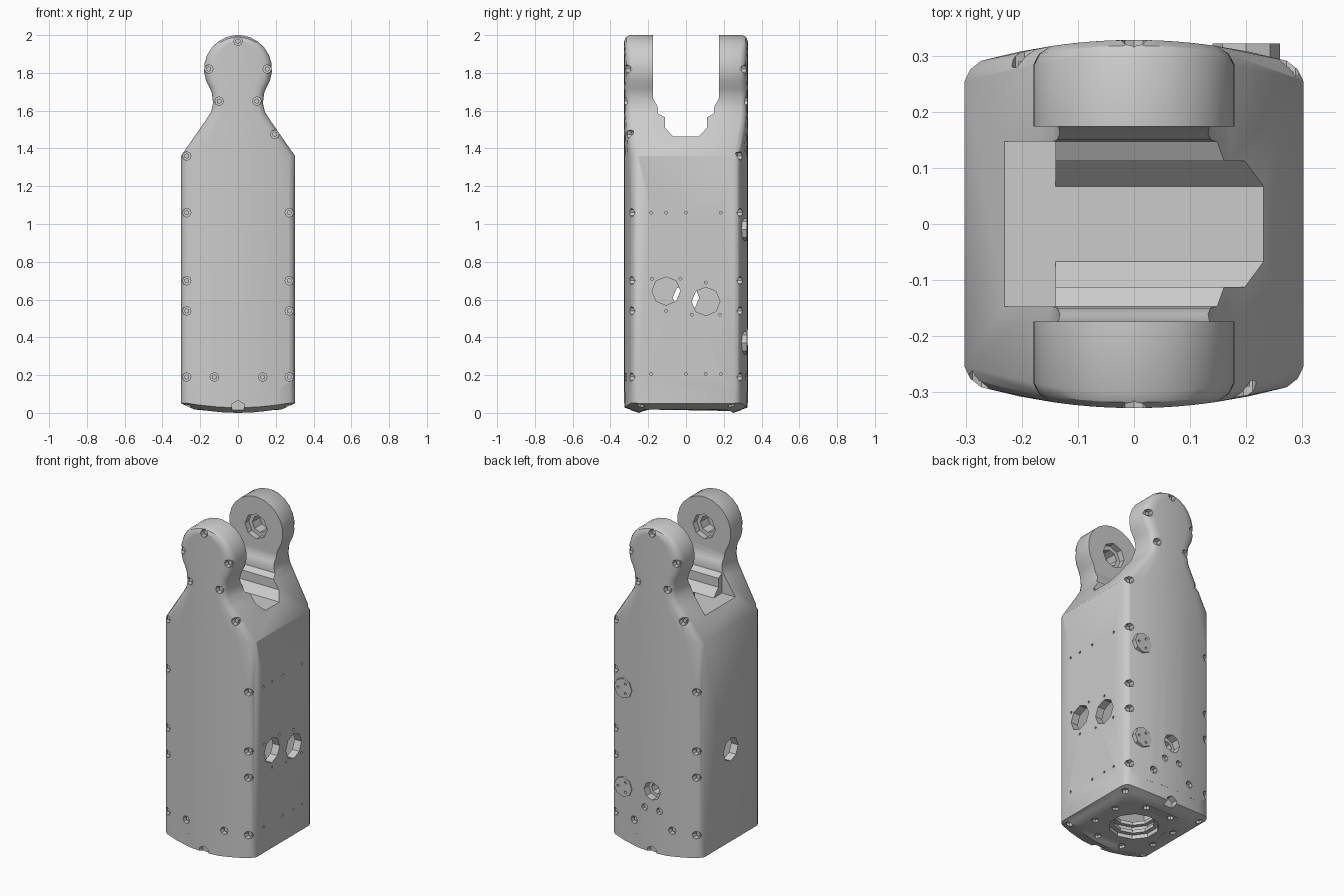
import bpy, bmesh, math
from mathutils import Matrix, Vector

cube = bpy.data.objects.get("Cube")
if cube:
    bpy.data.objects.remove(cube, do_unlink=True)

grey = bpy.data.materials.new("light_grey")
grey.use_nodes = True
grey.diffuse_color = (0.6, 0.6, 0.6, 1)
grey.node_tree.nodes["Principled BSDF"].inputs["Base Color"].default_value = (0.6, 0.6, 0.6, 1)

HALF = 0.302      # half width of the body
SEAM = 0.11       # height where the base plate meets the body


def bulge(x):
    """Depth of the curved front and back covers."""
    return 0.328 - 0.5 * x * x


def finish(bm, name):
    bmesh.ops.recalc_face_normals(bm, faces=bm.faces[:])
    mesh = bpy.data.meshes.new(name)
    bm.to_mesh(mesh)
    bm.free()
    mesh.materials.append(grey)
    obj = bpy.data.objects.new(name, mesh)
    bpy.context.collection.objects.link(obj)
    return obj


def cylinder(bm, centre, axis, radius, length, sides=8, top=None):
    turn = Vector((0, 0, 1)).rotation_difference(Vector(axis)).to_matrix().to_4x4()
    bmesh.ops.create_cone(bm, cap_ends=True, segments=sides, radius1=radius,
                          radius2=radius if top is None else top, depth=length,
                          matrix=Matrix.Translation(centre) @ turn)


def box(bm, lo, hi):
    lo, hi = Vector(lo), Vector(hi)
    bmesh.ops.create_cube(bm, size=1, matrix=Matrix.Translation((lo + hi) / 2)
                          @ Matrix.Diagonal((*(hi - lo), 1)))


def cut(target, bm):
    """Subtract a cutter mesh and throw the cutter away."""
    cutter = finish(bm, "cutter")
    cutter.hide_render = True
    mod = target.modifiers.new("cut", 'BOOLEAN')
    mod.operation, mod.solver, mod.object = 'DIFFERENCE', 'EXACT', cutter
    bpy.context.view_layer.objects.active = target
    bpy.ops.object.modifier_apply(modifier=mod.name)
    bpy.data.objects.remove(cutter, do_unlink=True)


def smooth(obj):
    bpy.ops.object.select_all(action='DESELECT')
    obj.select_set(True)
    bpy.context.view_layer.objects.active = obj
    bpy.ops.object.shade_smooth_by_angle(angle=math.radians(32))


# Body silhouette: straight sides, shoulders, neck and round heads
half = [(HALF, SEAM), (HALF, 1.36), (0.17, 1.55), (0.142, 1.595), (0.132, 1.64), (0.138, 1.69)]
for a in range(-35, 90, 15):
    a = math.radians(a)
    half.append((0.18 * math.cos(a), 1.82 + 0.18 * math.sin(a)))
n = len(half)


def inset_half(d):
    points = []
    for i, (x, z) in enumerate(half):
        x0, z0 = half[max(i - 1, 0)]
        x1, z1 = half[i + 1] if i < n - 1 else (-x, z)
        normal = Vector((z1 - z0, x0 - x1)).normalized()
        if i == 0:
            normal = Vector((1, 0))
        points.append((max(x - d * normal.x, 0.004), z - d * normal.y))
    return points


bm = bmesh.new()
rims = [(0.03, 0), (0.01, 0.01), (0, 0.028)]   # inset and drop of the rounded rim
layers = []
for side, order in ((-1, rims), (1, rims[::-1])):
    for d, drop in order:
        right = inset_half(d)
        loop = right + [(-x, z) for x, z in reversed(right)]
        layers.append([bm.verts.new((x, side * (bulge(x) - drop), z)) for x, z in loop])
for a, b in zip(layers, layers[1:]):
    for i in range(2 * n - 1):
        bm.faces.new((a[i], a[i + 1], b[i + 1], b[i]))

# Curved covers spanning the silhouette from side to side
bottom_rows = []
for side, loop in ((-1, layers[0]), (1, layers[-1])):
    rows = []
    for i in range(n - 1):
        r, l = loop[i], loop[2 * n - 1 - i]
        mid = []
        for k in range(1, 8):
            x = r.co.x * (1 - k / 4)
            mid.append(bm.verts.new((x, side * bulge(x), r.co.z)))
        rows.append([r] + mid + [l])
    for p, q in zip(rows, rows[1:]):
        for k in range(8):
            bm.faces.new((p[k], p[k + 1], q[k + 1], q[k]))
    bm.faces.new(rows[-1] + [loop[n], loop[n - 1]])
    bottom_rows.append(rows[0])
bm.faces.new([l[0] for l in layers] + bottom_rows[1][1:-1]
             + [l[-1] for l in reversed(layers)] + bottom_rows[0][-2:0:-1])
body = finish(bm, "arm_body")

# Stepped gap between the two prongs
gap = [(0.174, 2.1), (0.174, 1.665), (0.15, 1.62), (0.147, 1.585), (0.112, 1.565), (0.112, 1.51), (0.067, 1.462)]
gap += [(-y, z) for y, z in reversed(gap)]
bm = bmesh.new()
face = bm.faces.new([bm.verts.new((-0.4, y, z)) for y, z in gap])
moved = bmesh.ops.extrude_face_region(bm, geom=[face])["geom"]
bmesh.ops.translate(bm, vec=(0.8, 0, 0), verts=[v for v in moved if isinstance(v, bmesh.types.BMVert)])
cut(body, bm)
bm = bmesh.new()
box(bm, (-0.4, -0.147, 1.462), (-0.14, 0.147, 1.59))
cut(body, bm)

# Hollow inside
bm = bmesh.new()
box(bm, (-0.255, -0.22, 0.05), (0.255, 0.22, 1.34))
cut(body, bm)

# Cable openings in the sides, bearing seats in the heads, round port at the back
bm = bmesh.new()
cylinder(bm, (0.28, -0.105, 0.645), (1, 0, 0), 0.075, 0.2)
cylinder(bm, (0.28, 0.105, 0.59), (1, 0, 0), 0.075, 0.2)
cylinder(bm, (-0.28, 0, 0.61), (1, 0, 0), 0.07, 0.2)
for s in (-1, 1):
    cylinder(bm, (0, s * 0.18, 1.82), (0, 1, 0), 0.075, 0.06)
cylinder(bm, (0, 0.31, 0.4), (0, 1, 0), 0.055, 0.06)
cut(body, bm)
bm = bmesh.new()
for s in (-1, 1):
    cylinder(bm, (0, s * 0.22, 1.82), (0, 1, 0), 0.05, 0.12)
cylinder(bm, (0, 0.27, 0.4), (0, 1, 0), 0.035, 0.2)
cut(body, bm)

# Screw pockets on both covers, the back being the front turned half round
spots = [(0, 1.968), (-0.155, 1.82), (0.155, 1.82), (-0.1, 1.65), (0.1, 1.65), (0.195, 1.475), (-0.272, 1.36),
         (-0.125, 0.19), (0.13, 0.19)]
spots += [(s * 0.272, z) for s in (-1, 1) for z in (0.19, 0.54, 0.7, 1.06)]
bm, heads = bmesh.new(), bmesh.new()
for s in (-1, 1):
    for x, z in spots:
        y = s * (bulge(x) - 0.03)
        cylinder(bm, (-s * x, y + s * 0.03, z), (0, s, 0), 0.023, 0.06)
        cylinder(heads, (-s * x, y + s * 0.003, z), (0, s, 0), 0.014, 0.016, 6)
for x in (-0.05, 0.05):
    cylinder(bm, (x, 0.33, 0.29), (0, 1, 0), 0.02, 0.05)
cut(body, bm)
smooth(body)
smooth(finish(heads, "cover_screws"))

# Tiny threaded holes in the two sides
tiny = [(y, 1.06) for y in (-0.185, -0.105, 0, 0.185)] + [(y, 0.205) for y in (-0.185, 0, 0.105, 0.185)]
tiny += [(-0.18, 0.71), (-0.03, 0.71), (-0.105, 0.54), (0.105, 0.69), (0.03, 0.52), (0.18, 0.52)]
bm = bmesh.new()
for y, z in tiny:
    cylinder(bm, (HALF, y, z), (1, 0, 0), 0.008, 0.03, 5)
cut(body, bm)

# Flat port covers on the back
bm = bmesh.new()
for z in (0.37, 0.97):
    cylinder(bm, (0.2, 0.3, z), (0, 1, 0), 0.06, 0.044, 8)
ports = finish(bm, "port_covers")
bm = bmesh.new()
for z in (0.37, 0.97):
    for k in range(3):
        a = k * math.tau / 3
        cylinder(bm, (0.2 + 0.033 * math.cos(a), 0.32, z + 0.033 * math.sin(a)), (0, 1, 0), 0.008, 0.03, 5)
cut(ports, bm)

# Base plate with a coned underside
edge = [(HALF, 0.028), (HALF - 0.01, 0.01), (HALF - 0.03, 0), (0.2, 0), (0.1, 0)]
front = [(x, bulge(x) - d) for x, d in edge] + [(0, bulge(0))]
front += [(-x, y) for x, y in reversed(front[:-1])]
foot = front + [(-x, -y) for x, y in front]
bm = bmesh.new()
rings = [[bm.verts.new((x, y, SEAM)) for x, y in foot]]
for scale in (1, 0.88, 0.76):
    rings.append([bm.verts.new((x * scale, y * scale, max(0, 0.35 * (math.hypot(x, y) * scale - 0.25))))
                  for x, y in foot])
for a, b in zip(rings, rings[1:]):
    for i in range(len(foot)):
        j = (i + 1) % len(foot)
        bm.faces.new((a[i], a[j], b[j], b[i]))
bm.faces.new(rings[0])
bm.faces.new(rings[-1])
base = finish(bm, "base_plate")

# Central bore, its seat, the screw ring and the edge notches
bm = bmesh.new()
cylinder(bm, (0, 0, 0), (0, 0, 1), 0.185, 0.03, 12)
for k in range(8):
    a = (k + 0.5) * math.tau / 8
    cylinder(bm, (0.225 * math.cos(a), 0.225 * math.sin(a), 0), (0, 0, 1), 0.02, 0.06)
for s in (-1, 1):
    cylinder(bm, (0, s * 0.32, 0.03), (0, 1, 0), 0.036, 0.06, 6)
    for t in (-1, 1):
        cylinder(bm, (s * 0.265, t * 0.24, 0.03), (0, 0, 1), 0.02, 0.05)
cut(base, bm)
bm = bmesh.new()
cylinder(bm, (0, 0, 0.05), (0, 0, 1), 0.14, 0.3, 10)
cut(base, bm)
smooth(base)

# Bearing rings seen inside the bore
for z in (0.05, 0.1):
    bm = bmesh.new()
    cylinder(bm, (0, 0, z), (0, 0, 1), 0.142, 0.02, 10)
    ring = finish(bm, "bearing_ring")
    bm = bmesh.new()
    cylinder(bm, (0, 0, z), (0, 0, 1), 0.115, 0.1, 10)
    cut(ring, bm)
